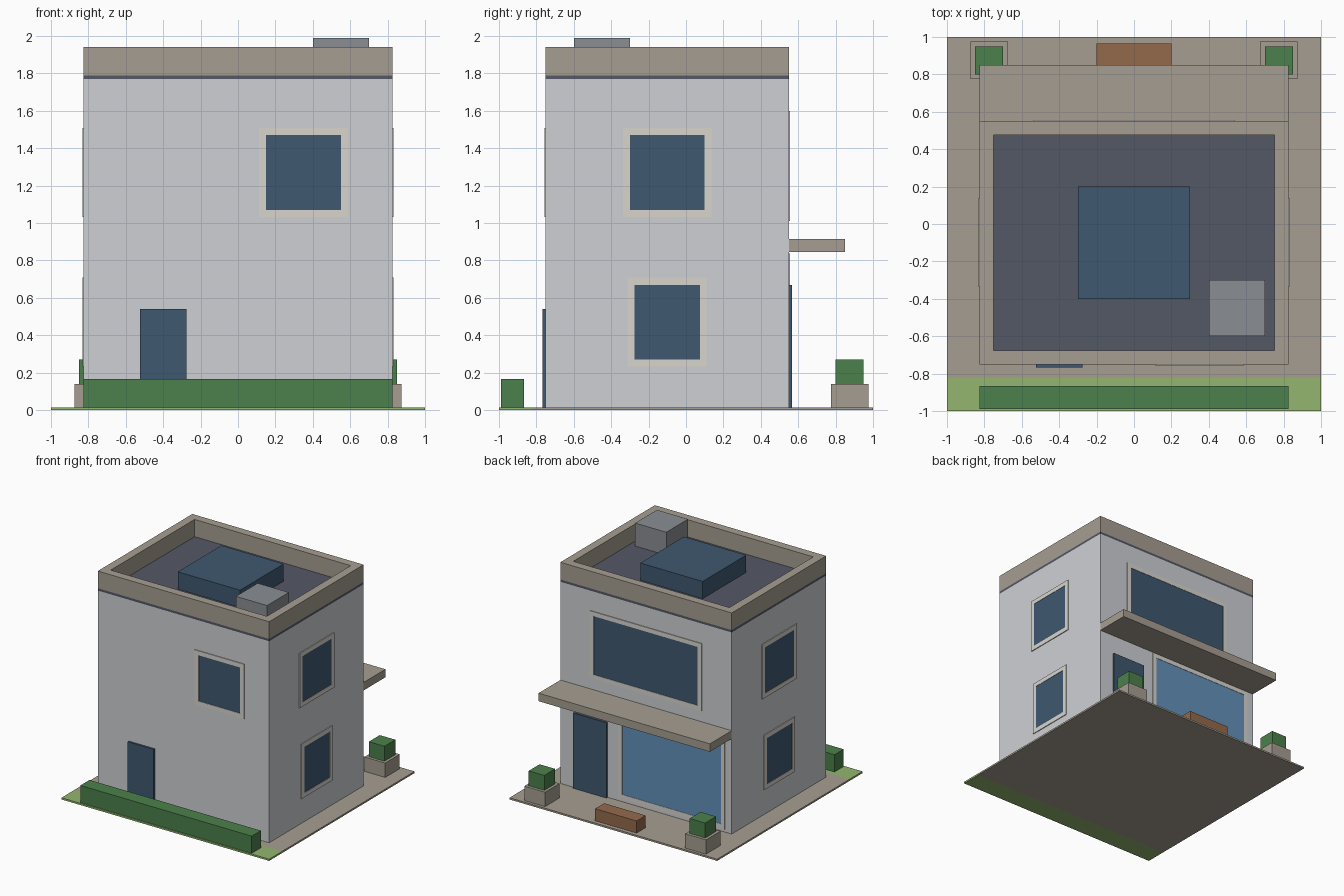
import bpy
from mathutils import Matrix, Vector
from math import radians

if "Cube" in bpy.data.objects:
    bpy.data.objects.remove(bpy.data.objects["Cube"])


def material(name, r, g, b):
    m = bpy.data.materials.new(name)
    lin = [((c / 255 + 0.055) / 1.055) ** 2.4 for c in (r, g, b)]
    m.diffuse_color = (*lin, 1)
    m.use_nodes = True
    m.node_tree.nodes["Principled BSDF"].inputs["Base Color"].default_value = m.diffuse_color
    return m


WALL = material("wall_paint", 206, 208, 212)
STONE = material("stone", 166, 158, 145)
SLATE = material("slate", 84, 88, 102)
GLASS = material("dark_glass", 62, 88, 112)
SHOP = material("shop_glass", 98, 145, 185)
TRIM = material("cream_trim", 216, 213, 206)
LEAF = material("leaf", 76, 128, 76)
GRASS = material("grass", 148, 182, 112)
WOOD = material("wood", 148, 106, 76)
METAL = material("metal", 138, 142, 147)


def add_mesh(name, verts, faces, mat):
    me = bpy.data.meshes.new(name)
    me.from_pydata(verts, [], faces)
    me.materials.append(mat)
    ob = bpy.data.objects.new(name, me)
    bpy.context.collection.objects.link(ob)
    return ob


def box(name, x, y, z, mat, M=Matrix()):
    v = [M @ Vector((a, b, c)) for c in z for a, b in
         ((x[0], y[0]), (x[1], y[0]), (x[1], y[1]), (x[0], y[1]))]
    f = [(3, 2, 1, 0), (4, 5, 6, 7)]
    f += [(i, (i + 1) % 4, (i + 1) % 4 + 4, i + 4) for i in range(4)]
    return add_mesh(name, v, f, mat)


def ring(name, x, y, z, t, mat, M=Matrix()):
    # rectangular frame of border width t, extruded through z
    v = []
    for c in z:
        for d in (0, t):
            v += [M @ Vector(p) for p in (
                (x[0] + d, y[0] + d, c), (x[1] - d, y[0] + d, c),
                (x[1] - d, y[1] - d, c), (x[0] + d, y[1] - d, c))]
    f = []
    for i in range(4):
        j = (i + 1) % 4
        f += [(i, j, j + 8, i + 8), (j + 4, i + 4, i + 12, j + 12),
              (i + 8, j + 8, j + 12, i + 12), (j, i, i + 4, j + 4)]
    return add_mesh(name, v, f, mat)


# Wall planes: local x runs along the wall, local y is up, local z points outward
def wall(angle, dist):
    return (Matrix.Rotation(radians(angle), 4, 'Z') @ Matrix.Translation((0, -dist, 0))
            @ Matrix.Rotation(radians(90), 4, 'X'))


FRONT, RIGHT, BACK, LEFT = wall(0, 0.75), wall(90, 0.825), wall(180, 0.55), wall(270, 0.825)


def window(name, u, v, M, glass=GLASS, t=0.038):
    box(name + "_glass", u, v, (-0.01, 0.004), glass, M)
    ring(name + "_frame", (u[0] - t, u[1] + t), (v[0] - t, v[1] + t), (-0.01, 0.007), t, TRIM, M)


# Site
W = (-0.825, 0.825)
box("paving", (-1, 1), (-0.82, 1), (0, 0.015), STONE)
box("lawn_strip", (-1, 1), (-1, -0.82), (0, 0.015), GRASS)
box("hedge", W, (-0.99, -0.865), (0.015, 0.165), LEAF)

# Building shell and roof
box("walls", W, (-0.75, 0.55), (0.015, 1.77), WALL)
box("roof_slab", W, (-0.75, 0.55), (1.77, 1.79), SLATE)
ring("parapet", W, (-0.75, 0.55), (1.79, 1.94), 0.073, STONE)
box("skylight", (-0.3, 0.3), (-0.4, 0.2), (1.79, 1.94), GLASS)
box("roof_unit", (0.4, 0.7), (-0.6, -0.3), (1.79, 1.99), METAL)
box("canopy", W, (0.55, 0.85), (0.845, 0.915), STONE)

# Doors
box("street_door", (-0.525, -0.275), (-0.767, -0.75), (0.015, 0.54), GLASS)
box("entrance_door", (0.37, 0.69), (0.55, 0.567), (0.015, 0.67), GLASS)

# Windows
window("front_window", (0.15, 0.55), (1.07, 1.47), FRONT)
for side, M, s in (("right", RIGHT, 1), ("left", LEFT, -1)):
    window(side + "_upper_window", sorted((-0.3 * s, 0.1 * s)), (1.07, 1.47), M)
    window(side + "_lower_window", sorted((-0.275 * s, 0.075 * s)), (0.27, 0.67), M)
window("back_upper_window", (-0.5, 0.5), (1.05, 1.56), BACK)
window("shop_window", (-0.225, 0.725), (0.08, 0.8), BACK, SHOP)

# Terrace furniture
box("bench", (-0.2, 0.2), (0.84, 0.965), (0.015, 0.12), WOOD)
for side, s in (("right", 1), ("left", -1)):
    box(side + "_planter", sorted((0.675 * s, 0.875 * s)), (0.775, 0.975), (0.015, 0.14), STONE)
    box(side + "_shrub", sorted((0.7 * s, 0.85 * s)), (0.8, 0.95), (0.14, 0.27), LEAF)
